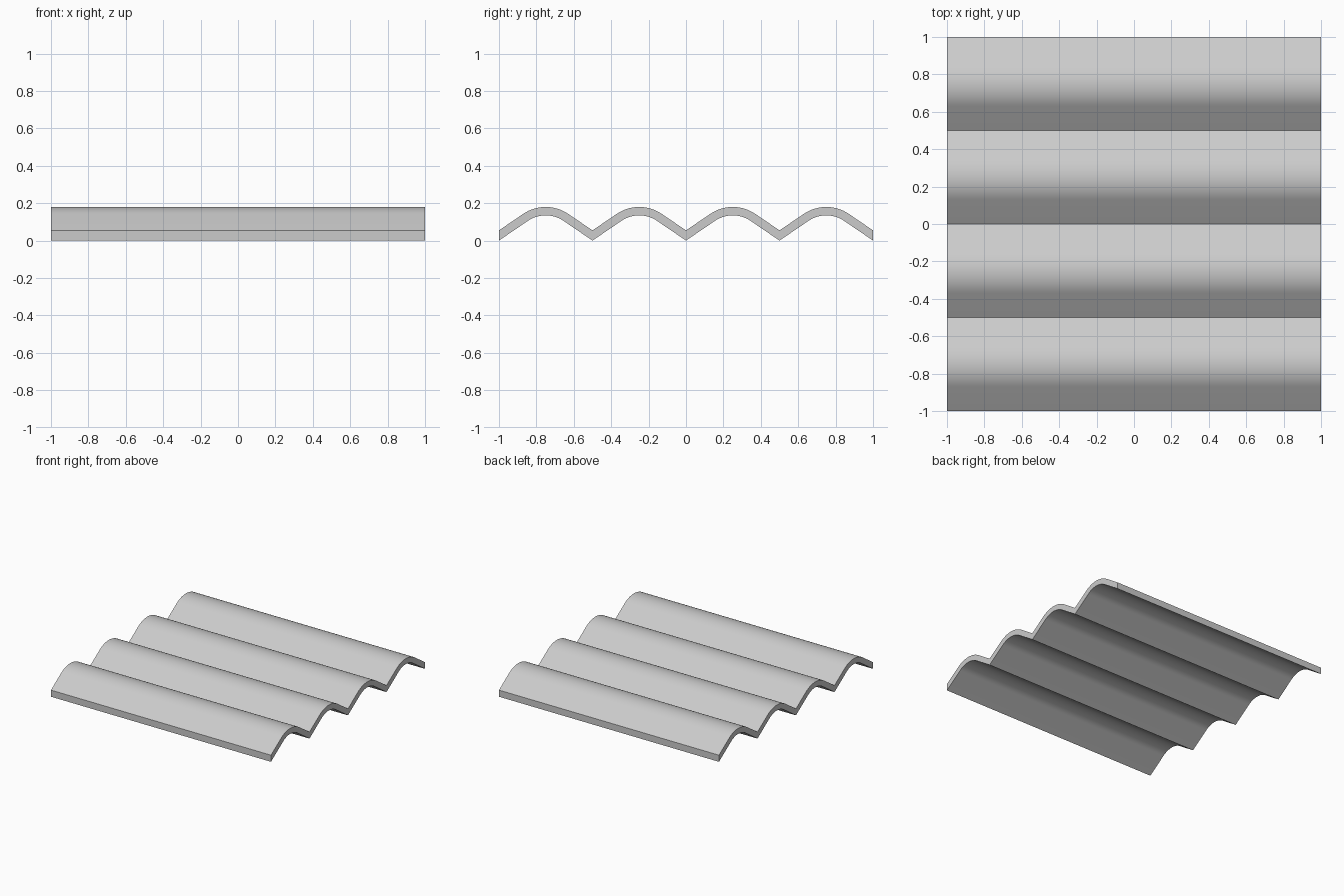
import bpy, bmesh
from math import sin, cos, radians, tan

if "Cube" in bpy.data.objects:
    bpy.data.objects.remove(bpy.data.objects["Cube"])

RIDGES, PITCH, WIDTH = 4, 0.5, 2.0
SLOPE = radians(34.2)      # slope of the straight flanks
R_TOP, THICK = 0.2135, 0.045
ARC_STEPS = 16
peak = THICK / cos(SLOPE) + (PITCH / 2 - R_TOP * sin(SLOPE)) * tan(SLOPE) + R_TOP * (1 - cos(SLOPE))
centre_z = peak - R_TOP


def wave(radius):
    """Cross-section (y, z): straight flanks tangent to a rounded crest, repeated."""
    valley_z = centre_z + radius * cos(SLOPE) - (PITCH / 2 - radius * sin(SLOPE)) * tan(SLOPE)
    pts = []
    for i in range(RIDGES):
        y0 = (i - RIDGES / 2) * PITCH
        pts.append((y0, valley_z))
        for k in range(ARC_STEPS + 1):
            a = SLOPE * (2 * k / ARC_STEPS - 1)
            pts.append((y0 + PITCH / 2 + radius * sin(a), centre_z + radius * cos(a)))
    pts.append((RIDGES * PITCH / 2, valley_z))
    return pts


# Corrugated sheet: upper and lower wave joined by quad strips
bm = bmesh.new()


def row(pts, x):
    return [bm.verts.new((x, y, z)) for y, z in pts]


top, bottom = wave(R_TOP), wave(R_TOP - THICK)
loops = [row(top, -WIDTH / 2), row(top, WIDTH / 2),
         row(bottom, WIDTH / 2), row(bottom, -WIDTH / 2)]
for a, b in zip(loops, loops[1:] + loops[:1]):
    for i in range(len(a) - 1):
        bm.faces.new((a[i], b[i], b[i + 1], a[i + 1]))
# Front and back edges
for i in (0, -1):
    bm.faces.new([l[i] for l in loops])
bmesh.ops.recalc_face_normals(bm, faces=bm.faces[:])

mesh = bpy.data.meshes.new("corrugated_sheet")
bm.to_mesh(mesh)
bm.free()
sheet = bpy.data.objects.new("corrugated_sheet", mesh)
bpy.context.collection.objects.link(sheet)
bpy.context.view_layer.objects.active = sheet
sheet.select_set(True)
bpy.ops.object.shade_smooth_by_angle(angle=radians(30))
